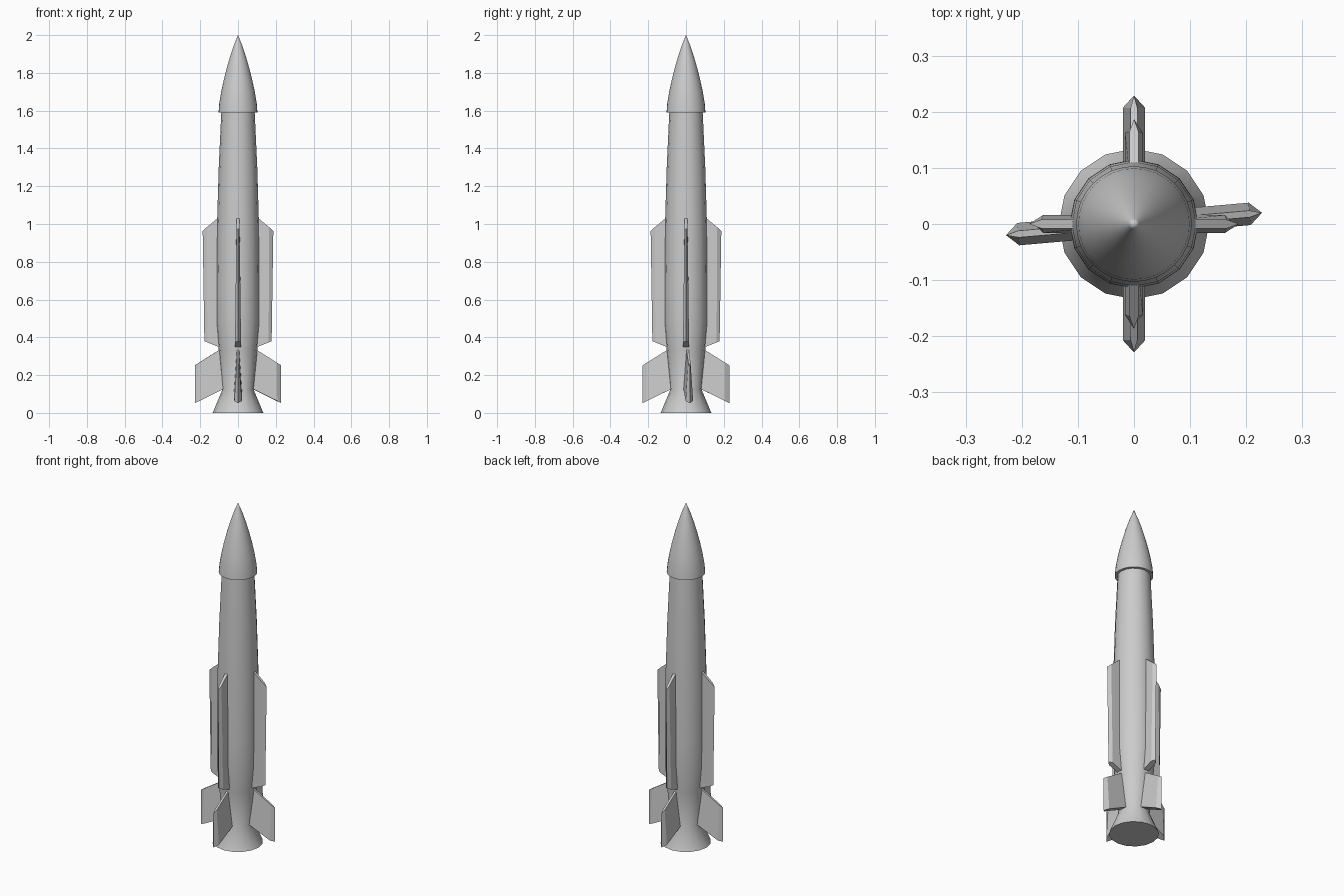
import bpy, bmesh, math

if "Cube" in bpy.data.objects:
    bpy.data.objects.remove(bpy.data.objects["Cube"])


def make_object(name, verts, faces, angle):
    me = bpy.data.meshes.new(name)
    me.from_pydata(verts, [], faces)
    bm = bmesh.new()
    bm.from_mesh(me)
    bmesh.ops.recalc_face_normals(bm, faces=bm.faces)
    bm.to_mesh(me)
    bm.free()
    ob = bpy.data.objects.new(name, me)
    bpy.context.collection.objects.link(ob)
    bpy.ops.object.select_all(action='DESELECT')
    ob.select_set(True)
    bpy.context.view_layer.objects.active = ob
    bpy.ops.object.shade_smooth_by_angle(angle=math.radians(angle))
    return ob


def lathe(name, profile, sides, tip=None, angle=40):
    """Revolve (radius, z) points about z; the end is capped or brought to a tip."""
    verts = [(r * math.cos(2 * math.pi * i / sides), r * math.sin(2 * math.pi * i / sides), z)
             for r, z in profile for i in range(sides)]
    faces = []
    for k in range(len(profile) - 1):
        for i in range(sides):
            j = (i + 1) % sides
            faces.append((k * sides + i, k * sides + j, (k + 1) * sides + j, (k + 1) * sides + i))
    faces.append(tuple(range(sides)))
    last = (len(profile) - 1) * sides
    if tip is None:
        faces.append(tuple(range(last, last + sides)))
    else:
        verts.append((0, 0, tip))
        faces += [(last + i, last + (i + 1) % sides, len(verts) - 1) for i in range(sides)]
    return make_object(name, verts, faces, angle)


def fin(name, bottom, top, thick_bottom, thick_top, turn):
    """Wedge fin: inner, shoulder and sharp outer edge, given as (radius, z)."""
    verts = []
    for (inner, shoulder, edge), h in ((bottom, thick_bottom), (top, thick_top)):
        verts += [(inner[0], -h, inner[1]), (shoulder[0], -h, shoulder[1]), (edge[0], 0, edge[1]),
                  (shoulder[0], h, shoulder[1]), (inner[0], h, inner[1])]
    faces = [(0, 1, 2, 3, 4), (5, 6, 7, 8, 9)]
    faces += [(i, (i + 1) % 5, 5 + (i + 1) % 5, 5 + i) for i in range(5)]
    ob = make_object(name, verts, faces, 15)
    ob.rotation_euler.z = math.radians(turn)


# Body with flared exhaust skirt
lathe("body", [(0.134, 0.0), (0.084, 0.12), (0.102, 0.33), (0.115, 0.48),
               (0.1145, 0.65), (0.111, 1.0), (0.102, 1.3), (0.088, 1.60)], 16)

# Pointed nose cone overhanging the body
lathe("nose_cone", [(0.103, 1.59), (0.099, 1.64), (0.089, 1.70), (0.076, 1.76), (0.061, 1.82),
                    (0.044, 1.88), (0.024, 1.94), (0.010, 1.975)], 32, tip=2.0)

# Four long wings and four short tail fins; the sideways tail fins are slightly canted
for n in range(4):
    fin(f"wing_{n + 1}",
        ((0.085, 0.342), (0.162, 0.373), (0.178, 0.38)),
        ((0.085, 1.05), (0.165, 0.983), (0.187, 0.963)), 0.016, 0.008, 90 * n)
    fin(f"tail_fin_{n + 1}",
        ((0.06, 0.135), (0.207, 0.063), (0.229, 0.052)),
        ((0.06, 0.358), (0.207, 0.266), (0.229, 0.252)), 0.02, 0.006,
        90 * n + (5 if n % 2 == 0 else 0))
